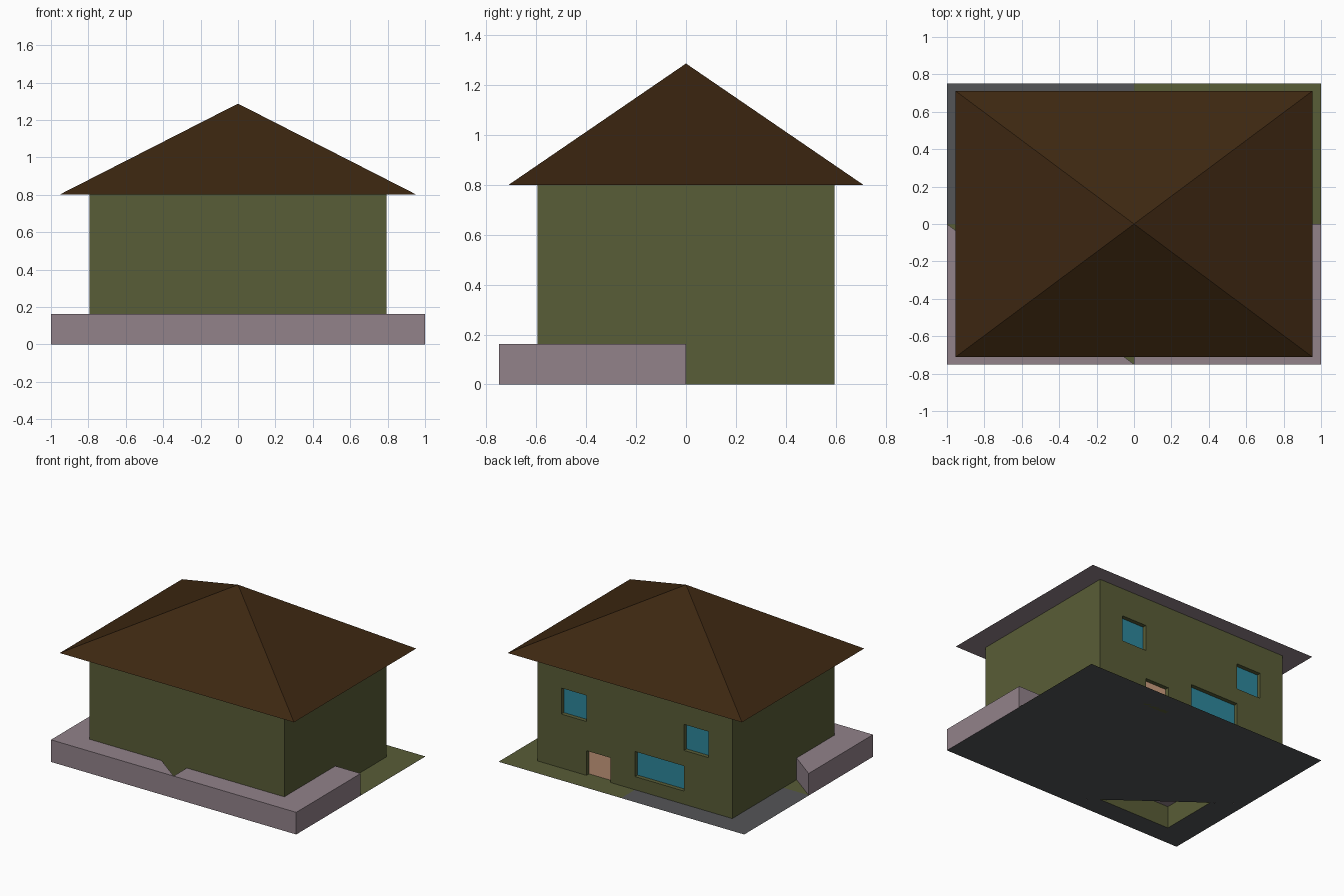
import bpy, bmesh

if "Cube" in bpy.data.objects:
    bpy.data.objects.remove(bpy.data.objects["Cube"])


def mat(name, r, g, b):
    lin = [((c / 255 + 0.055) / 1.055) ** 2.4 if c > 10 else c / 255 / 12.92 for c in (r, g, b)]
    m = bpy.data.materials.new(name)
    m.diffuse_color = (*lin, 1)
    m.use_nodes = True
    m.node_tree.nodes["Principled BSDF"].inputs["Base Color"].default_value = m.diffuse_color
    return m


OLIVE = mat("olive_green", 89, 93, 55)
STONE = mat("mauve_stone", 146, 130, 138)
ROOF = mat("dark_brown", 61, 39, 17)
GREY = mat("paving_grey", 84, 85, 87)
GLASS = mat("window_blue", 46, 135, 156)
DOOR = mat("door_tan", 203, 158, 127)


def make(name, faces, mats, ids=None, fix=False):
    """Mesh object from a list of polygons, with shared corners welded."""
    bm = bmesh.new()
    for i, pts in enumerate(faces):
        f = bm.faces.new([bm.verts.new(p) for p in pts])
        f.material_index = ids[i] if ids else 0
    bmesh.ops.remove_doubles(bm, verts=bm.verts[:], dist=1e-5)
    if fix:
        bmesh.ops.recalc_face_normals(bm, faces=bm.faces[:])
    me = bpy.data.meshes.new(name)
    bm.to_mesh(me)
    bm.free()
    for m in mats:
        me.materials.append(m)
    ob = bpy.data.objects.new(name, me)
    bpy.context.collection.objects.link(ob)
    return ob


def flat(pts, z):
    return [(x, y, z) for x, y in pts]


def block(name, pts, h):
    """Raised terrace: outline walls and top, open below."""
    n = len(pts)
    faces = [flat(pts, h)]
    for i in range(n):
        a, b = pts[i], pts[(i + 1) % n]
        faces.append([(*a, 0), (*b, 0), (*b, h), (*a, h)])
    make(name, faces, [STONE])


W, D = 1.0, 0.75            # plot half sizes
BX, BY, BH = 0.794, 0.595, 0.8   # house body

# Underside paving, open below the front left corner of the house
make("ground_underside", [
    flat([(-W, 0), (-W, D), (W, D), (W, -D), (0, -D)], 0),
    flat([(-W, 0), (-BX, -0.155), (-BX, -BY), (-0.207, -BY), (0, -D), (-W, -D)][::1], 0),
], [GREY])

# Ground tiles seen from above
Z = 0.003
make("lawn", [flat([(0, 0), (W, 0), (W, D), (0, D)], Z),
              flat([(-W, 0), (0, -D), (0, 0)], Z)], [OLIVE])
make("paving", [flat([(-W, 0), (0, 0), (0, D), (-W, D)], Z)], [GREY])

# Raised stone terraces
block("terrace_right", [(0, -D), (W, -D), (W, 0), (0, 0)], 0.163)
block("terrace_left", [(-W, -D), (0, -D), (-W, 0)], 0.163)

# House body: plain front and sides, back wall with recessed openings
openings = [  # x0, x1, z0, z1, material slot
    (0.2, 0.395, 0.0, 0.185, 2),
    (-0.4, 0.0, 0.1, 0.285, 1),
    (0.395, 0.6, 0.4, 0.592, 1),
    (-0.6, -0.4, 0.4, 0.592, 1),
]
faces = [
    [(-BX, -BY, 0), (BX, -BY, 0), (BX, -BY, BH), (-BX, -BY, BH)],
    [(BX, -BY, 0), (BX, BY, 0), (BX, BY, BH), (BX, -BY, BH)],
    [(-BX, BY, 0), (-BX, -BY, 0), (-BX, -BY, BH), (-BX, BY, BH)],
]
ids = [0, 0, 0]
xs = sorted({-BX, BX} | {v for o in openings for v in o[:2]})
zs = sorted({0.0, BH} | {v for o in openings for v in o[2:4]})


def back(x0, x1, z0, z1, y):
    return [(x1, y, z0), (x0, y, z0), (x0, y, z1), (x1, y, z1)]


for x0, x1 in zip(xs, xs[1:]):
    for z0, z1 in zip(zs, zs[1:]):
        cx, cz = (x0 + x1) / 2, (z0 + z1) / 2
        if not any(o[0] < cx < o[1] and o[2] < cz < o[3] for o in openings):
            faces.append(back(x0, x1, z0, z1, BY))
            ids.append(0)
for x0, x1, z0, z1, slot in openings:
    outer = back(x0, x1, z0, z1, BY)
    inner = back(x0, x1, z0, z1, BY - 0.03)
    faces.append(inner)
    ids.append(slot)
    for i in range(4):      # reveals
        j = (i + 1) % 4
        faces.append([outer[i], outer[j], inner[j], inner[i]])
        ids.append(0)
make("house_body", faces, [OLIVE, GLASS, DOOR], ids)

# Pyramid roof with a stone coloured soffit
RX, RY, TOP = 0.955, 0.712, 1.287
eave = flat([(-RX, -RY), (RX, -RY), (RX, RY), (-RX, RY)], BH)
sides = [[eave[i], eave[(i + 1) % 4], (0, 0, TOP)] for i in range(4)]
make("roof", sides + [eave[::-1]], [ROOF, STONE], [0, 0, 0, 0, 1], fix=True)
